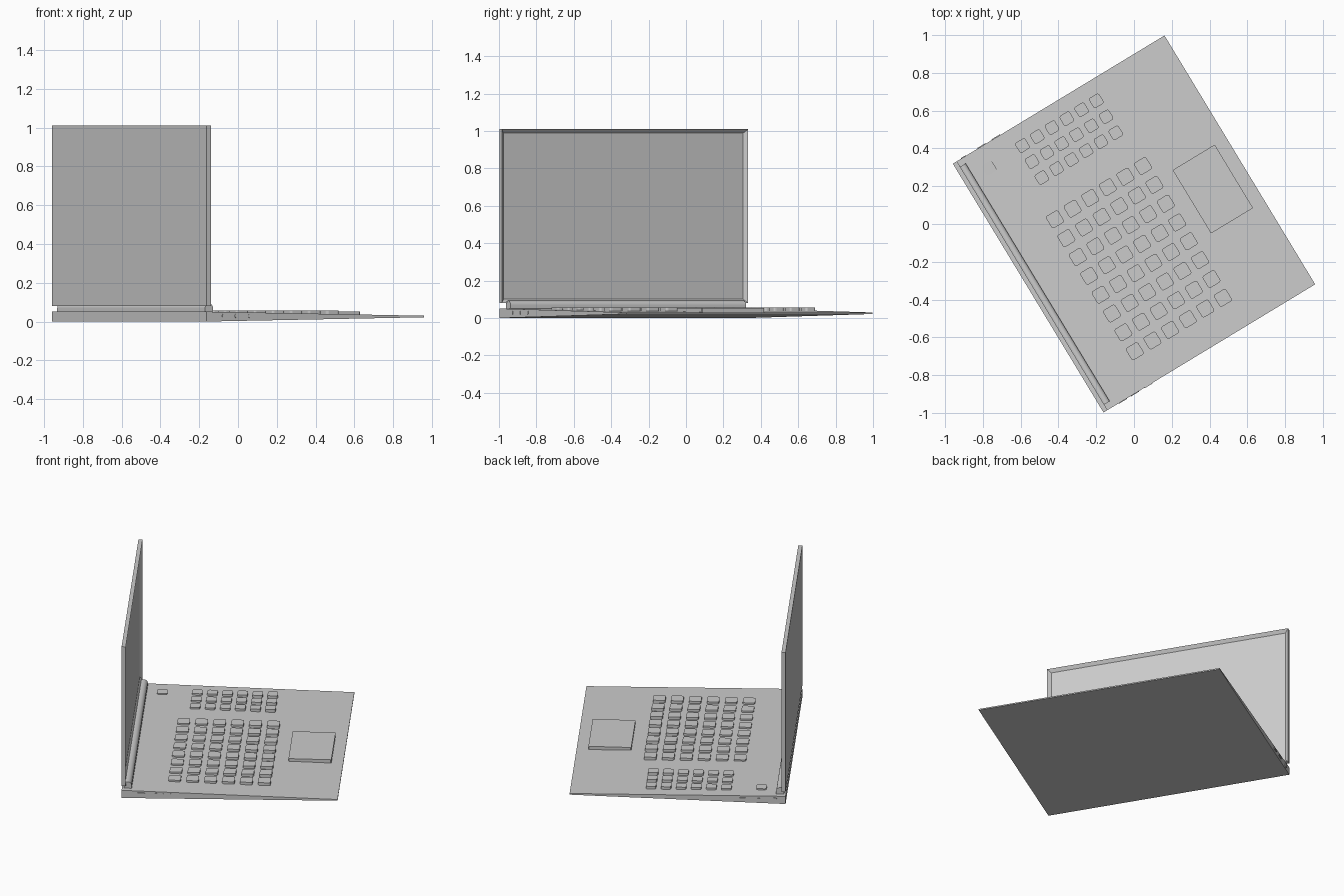
import bpy, bmesh, math

if "Cube" in bpy.data.objects:
    bpy.data.objects.remove(bpy.data.objects["Cube"])

TURN = math.radians(31.2)   # the whole laptop is turned about z
HX, HY = 0.655, 0.77        # half depth (hinge at -x), half width


def add_object(name, bm):
    bmesh.ops.recalc_face_normals(bm, faces=bm.faces)
    mesh = bpy.data.meshes.new(name)
    bm.to_mesh(mesh)
    bm.free()
    ob = bpy.data.objects.new(name, mesh)
    ob.rotation_euler.z = TURN
    bpy.context.collection.objects.link(ob)
    return ob


def add_prism(bm, profile, axis, lo, hi):
    """Extrude a closed 2D profile along an axis between lo and hi."""
    def place(p, t):
        return (p[0], t, p[1]) if axis == 'y' else (p[0], p[1], t)
    a = [bm.verts.new(place(p, lo)) for p in profile]
    b = [bm.verts.new(place(p, hi)) for p in profile]
    n = len(profile)
    bm.faces.new(a)
    bm.faces.new(b[::-1])
    for i in range(n):
        bm.faces.new((a[i], a[(i + 1) % n], b[(i + 1) % n], b[i]))


def rounded(cx, cy, w, h, r, seg=3):
    """Rounded rectangle outline."""
    pts = []
    for k, (sx, sy) in enumerate(((1, 1), (-1, 1), (-1, -1), (1, -1))):
        for i in range(seg + 1):
            a = math.pi / 2 * (k + i / seg)
            pts.append((cx + sx * (w / 2 - r) + r * math.cos(a),
                        cy + sy * (h / 2 - r) + r * math.sin(a)))
    return pts


# Wedge-shaped base
bm = bmesh.new()
add_prism(bm, [(-HX, 0), (HX, 0.022), (HX, 0.03), (-HX, 0.051)], 'y', -HY, HY)
add_object("base", bm)

# Upright lid with a sloped rim around the recessed screen
bm = bmesh.new()
add_prism(bm, [(-HX, 0.08), (-HX + 0.025, 0.08), (-HX + 0.025, 1.01), (-HX, 1.01)],
          'y', -HY, HY)
bm.normal_update()
bmesh.ops.recalc_face_normals(bm, faces=bm.faces)
screen = [f for f in bm.faces if f.normal.x > 0.9]
bmesh.ops.inset_individual(bm, faces=screen, thickness=0.03, depth=-0.016)
add_object("lid", bm)

# Hinge barrel: round top, straight foot
bm = bmesh.new()
R, CX, CZ = 0.024, -0.62, 0.069
arc = [(CX + R * math.cos(math.pi * i / 16), CZ + R * math.sin(math.pi * i / 16))
       for i in range(17)]
add_prism(bm, arc + [(CX - R, 0.045), (CX + R, 0.045)], 'y', -0.736, 0.736)
hinge = add_object("hinge_barrel", bm)
bpy.context.view_layer.objects.active = hinge
hinge.select_set(True)
bpy.ops.object.shade_smooth_by_angle(angle=math.radians(30))


# Key blocks
def key_block(name, x0, y0, dx, dy, cols, rows, size):
    bm = bmesh.new()
    for c in range(cols):
        for r in range(rows):
            add_prism(bm, rounded(x0 + c * dx, y0 - r * dy, size, size, 0.012),
                      'z', 0.03, 0.056)
    add_object(name, bm)


key_block("main_keys", -0.345, 0.238, 0.109, 0.1166, 6, 8, 0.075)
key_block("number_keys", -0.29, 0.661, 0.0915, 0.099, 6, 3, 0.062)
key_block("power_key", -0.502, 0.65, 0, 0, 1, 1, 0.062)

# Trackpad
bm = bmesh.new()
add_prism(bm, rounded(0.453, -0.058, 0.26, 0.392, 0.004, 1), 'z', 0.028, 0.053)
add_object("trackpad", bm)

# Side ports, slightly proud of the case
bm = bmesh.new()
for x in (-0.537, -0.461, -0.379):
    add_prism(bm, rounded(x, 0.029, 0.05, 0.02, 0.007), 'y', -HY - 0.003, -HY + 0.02)
add_object("right_ports", bm)

bm = bmesh.new()
for x in (-0.475, -0.388):
    add_prism(bm, rounded(x, 0.029, 0.05, 0.012, 0.003), 'y', HY - 0.02, HY + 0.004)
add_prism(bm, rounded(-0.589, 0.026, 0.03, 0.03, 0.0149, 5), 'y', HY - 0.02, HY + 0.003)
add_object("left_ports", bm)
